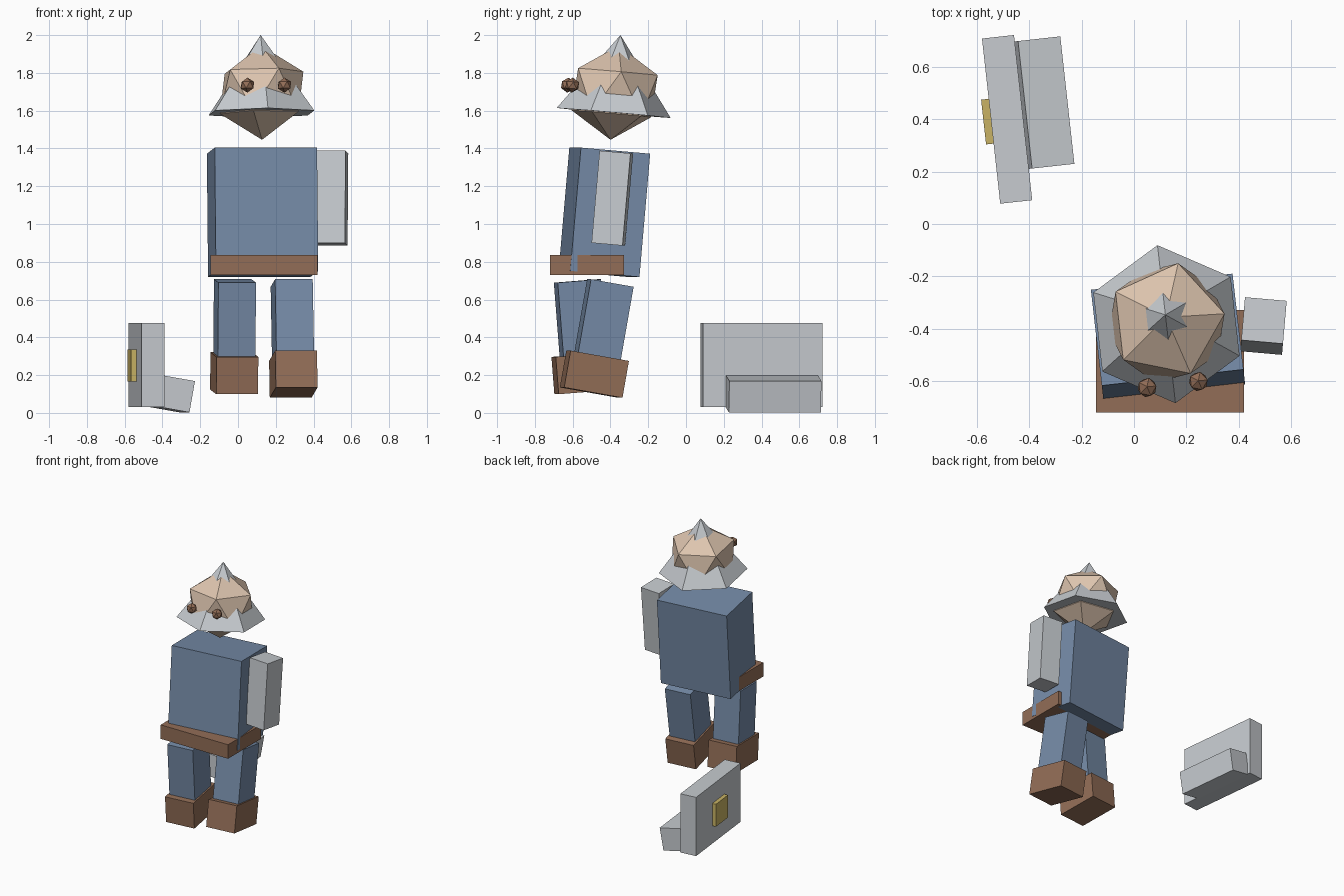
import bpy
from math import radians

cube = bpy.data.objects.get("Cube")
if cube:
    bpy.data.objects.remove(cube, do_unlink=True)


def material(name, rgb):
    m = bpy.data.materials.new(name)
    m.use_nodes = True
    m.diffuse_color = (*rgb, 1)
    m.node_tree.nodes["Principled BSDF"].inputs["Base Color"].default_value = (*rgb, 1)
    return m


blue = material("blue_cloth", (0.18, 0.26, 0.39))
brown = material("brown_leather", (0.29, 0.155, 0.095))
steel = material("pale_steel", (0.57, 0.60, 0.63))
skin = material("skin", (0.73, 0.56, 0.43))
gold = material("gold", (0.58, 0.45, 0.13))


def finish(name, mat, turn):
    """Name the active object, colour it and turn it (pitch, roll, yaw in degrees)."""
    ob = bpy.context.object
    ob.name = ob.data.name = name
    ob.data.materials.clear()
    ob.data.materials.append(mat)
    ob.rotation_euler = [radians(a) for a in turn]
    return ob


def box(name, mat, centre, size, turn=(0, 0, 0)):
    bpy.ops.mesh.primitive_cube_add(size=1, location=centre)
    ob = finish(name, mat, turn)
    ob.scale = size
    return ob


def ball(name, mat, centre, radius, turn):
    bpy.ops.mesh.primitive_ico_sphere_add(subdivisions=1, radius=radius, location=centre)
    return finish(name, mat, turn)


LEAN = (-5, 0, 6.5)

# Body and belt
box("torso", blue, (0.13, -0.432, 1.062), (0.545, 0.37, 0.655), LEAN)
box("belt", brown, (0.138, -0.524, 0.783), (0.565, 0.392, 0.106))

# Legs share an axis with their boots, one stepping forward and one back
for side, centre, pitch in (("left", (0.293, -0.485, 0.205), -10),
                            ("right", (-0.02, -0.537, 0.21), 4.5)):
    turn = (pitch, 0, 6)
    boot = box(side + "_boot", brown, centre, (0.222, 0.315, 0.198), turn)
    axis = boot.rotation_euler.to_matrix().col[2]
    box(side + "_leg", blue, boot.location + axis * 0.285, (0.2, 0.23, 0.41), turn)

# Attached arm, and the loose arm lying against the shield
ARM = (0.16, 0.165, 0.49)
box("left_arm", steel, (0.495, -0.39, 1.137), ARM, (-5, 0, -5))
box("right_arm", steel, (-0.35, 0.463, 0.1), (0.165, 0.49, 0.168), (0, 10, 6.3))

# Shield with its raised boss
box("shield", steel, (-0.485, 0.4, 0.253), (0.123, 0.635, 0.445), (0, 0, 6.3))
box("shield_boss", gold, (-0.555, 0.392, 0.25), (0.04, 0.172, 0.17), (0, 0, 6.3))

# Head pushing through a six-sided pointed helmet
ball("head", skin, (0.125, -0.378, 1.695), 0.25, LEAN)
bpy.ops.mesh.primitive_cone_add(vertices=6, radius1=0.305, radius2=0, depth=0.414,
                                location=(0.122, -0.365, 1.794))
finish("helmet", steel, LEAN)

# Eyes
ball("right_eye", brown, (0.05, -0.625, 1.735), 0.04, LEAN)
ball("left_eye", brown, (0.246, -0.602, 1.735), 0.04, LEAN)
